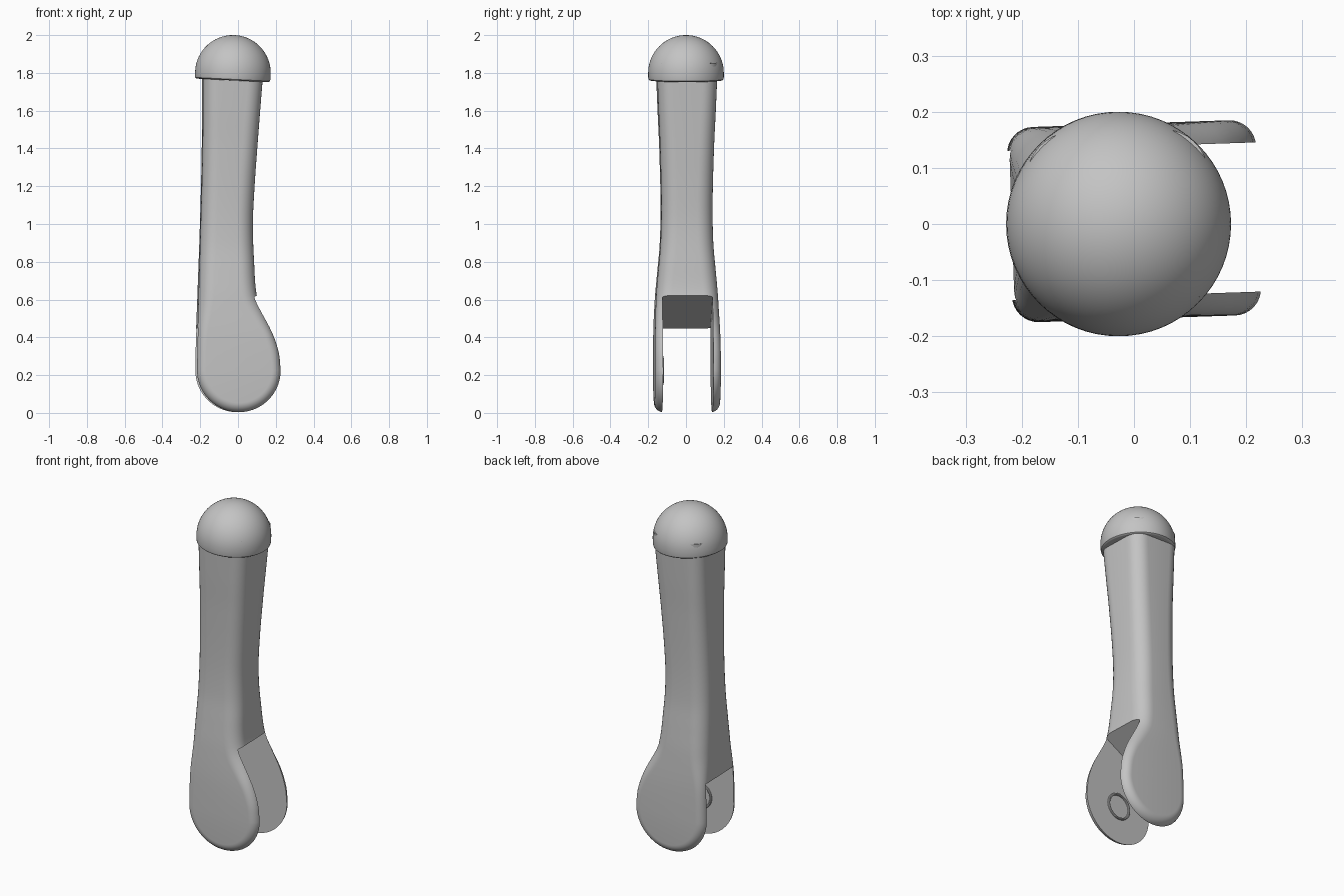
import bpy, bmesh, math

cube = bpy.data.objects.get("Cube")
if cube:
    bpy.data.objects.remove(cube, do_unlink=True)

grey = bpy.data.materials.new("plain_grey")
grey.use_nodes = True
COLOUR = (0.55, 0.55, 0.55, 1)
grey.diffuse_color = COLOUR
for node in grey.node_tree.nodes:
    if node.type == 'BSDF_PRINCIPLED':
        node.inputs["Base Color"].default_value = COLOUR

TWIST = 0.034     # slight turn of the handle about z
PIVOT = 0.225     # height of the fork's round end
RADIUS = 0.222
SLOT = 0.133      # half width of the fork slot


def add_object(name, bm):
    bmesh.ops.remove_doubles(bm, verts=bm.verts, dist=1e-5)
    bmesh.ops.recalc_face_normals(bm, faces=bm.faces)
    mesh = bpy.data.meshes.new(name)
    bm.to_mesh(mesh)
    bm.free()
    mesh.materials.append(grey)
    obj = bpy.data.objects.new(name, mesh)
    bpy.context.collection.objects.link(obj)
    return obj


def activate(obj):
    bpy.ops.object.select_all(action='DESELECT')
    obj.select_set(True)
    bpy.context.view_layer.objects.active = obj


def smooth(obj, angle=35):
    activate(obj)
    bpy.ops.object.shade_smooth_by_angle(angle=math.radians(angle))


def curve(keys, z):
    """Smooth interpolation through (z, value) keys listed from top to bottom."""
    z = min(max(z, keys[-1][0]), keys[0][0])

    def slope(i):
        a, b = keys[max(i - 1, 0)], keys[min(i + 1, len(keys) - 1)]
        return (b[1] - a[1]) / (b[0] - a[0])
    for i in range(len(keys) - 1):
        (z0, v0), (z1, v1) = keys[i], keys[i + 1]
        if z >= z1:
            h = z1 - z0
            t = (z - z0) / h
            return (v0 * (2*t**3 - 3*t**2 + 1) + v1 * (3*t**2 - 2*t**3)
                    + h * slope(i) * (t**3 - 2*t**2 + t) + h * slope(i + 1) * (t**3 - t**2))


def lathe(name, profile, steps):
    """Revolve (radius, height) points about z."""
    bm = bmesh.new()
    verts = [bm.verts.new((r, 0, z)) for r, z in profile]
    edges = [bm.edges.new(pair) for pair in zip(verts, verts[1:])]
    bmesh.ops.spin(bm, geom=verts + edges, cent=(0, 0, 0), axis=(0, 0, 1),
                   angle=2 * math.pi, steps=steps)
    return add_object(name, bm)


# Handle: paired side outlines, depth and corner radius along the height
right_keys = [(1.85, .135), (1.6, .115), (1.4, .1), (1.2, .086), (1, .077), (.8, .083),
              (.62, .097), (.52, .135), (.42, .18), (.32, .212), (PIVOT, RADIUS)]
left_keys = [(1.85, -.188), (1.4, -.19), (1, -.2), (.6, -.213), (.4, -.219), (PIVOT, -RADIUS)]
depth_keys = [(1.85, .162), (1.6, .152), (1.4, .143), (1.1, .136), (.9, .14), (.75, .153),
              (.6, .166), (.4, .173), (0, .174)]
corner_keys = [(1.85, .08), (.62, .08), (.4, .05), (0, .05)]

levels = [1.85 + (PIVOT - 1.85) * i / 56 for i in range(56)]
arc = [math.pi / 2 * i / 24 for i in range(25)]
sides = []
for keys, sign in ((right_keys, 1), (left_keys, -1)):
    side = [(curve(keys, z), z) for z in levels]
    side += [(sign * RADIUS * math.cos(a), PIVOT - RADIUS * math.sin(a)) for a in arc]
    side[-1] = (0, PIVOT - RADIUS)
    sides.append(side)
outline = sides[0] + sides[1][-2::-1]
last = len(outline) - 1


def inset_point(i, distance):
    """Outline point moved inward along its normal."""
    a, b = outline[max(i - 1, 0)], outline[min(i + 1, last)]
    dx, dz = b[0] - a[0], b[1] - a[1]
    length = math.hypot(dx, dz)
    x, z = outline[i]
    return x + dz / length * distance, z - dx / length * distance


bm = bmesh.new()
rings = []
CORNER = 8
for i in range(len(sides[0])):
    z = outline[i][1]
    depth, radius = curve(depth_keys, z), curve(corner_keys, z)
    ring = []
    # Four rounded corners, going once round the section
    for index, sign, order in ((i, -1, -1), (i, 1, 1), (last - i, 1, -1), (last - i, -1, 1)):
        for k in range(CORNER + 1)[::order]:
            a = math.pi / 2 * k / CORNER
            x, zz = inset_point(index, radius * (1 - math.cos(a)))
            ring.append(bm.verts.new((x, sign * (depth - radius * (1 - math.sin(a))), zz)))
    rings.append(ring)
for upper, lower in zip(rings, rings[1:]):
    for k in range(len(upper)):
        j = (k + 1) % len(upper)
        bm.faces.new((upper[k], upper[j], lower[j], lower[k]))
bm.faces.new(rings[0])
handle = add_object("forked_handle", bm)

# Fork slot with a sloping roof
bm = bmesh.new()
loops = [[bm.verts.new((x, y, z)) for x, z in ((-.4, -.1), (.4, -.1), (.4, .79), (-.4, .347))]
         for y in (-SLOT, SLOT)]
for loop in loops:
    bm.faces.new(loop)
for k in range(4):
    j = (k + 1) % 4
    bm.faces.new((loops[0][k], loops[0][j], loops[1][j], loops[1][k]))
cutter = add_object("slot_cutter", bm)
cutter.hide_render = True

for obj in (handle, cutter):
    obj.rotation_euler.z = TWIST
    obj.location.y = 0.005
bpy.context.view_layer.update()
cut = handle.modifiers.new("slot", 'BOOLEAN')
cut.operation = 'DIFFERENCE'
cut.solver = 'EXACT'
cut.object = cutter
activate(handle)
bpy.ops.object.modifier_apply(modifier=cut.name)
bpy.data.objects.remove(cutter, do_unlink=True)
smooth(handle)

# Thin raised ring inside the front fork plate
ring = lathe("pivot_ring", [(.066, -.01), (.066, .006), (.069, .009), (.075, .009),
                            (.078, .006), (.078, -.01), (.066, -.01)], 48)
ring.rotation_euler = (-math.pi / 2, 0, TWIST)
ring.location = (0, 0.005 - SLOT, PIVOT)
smooth(ring)

# Domed cap with a softly rounded rim, tilted a little
dome = [(0.2 * math.sin(a), 0.2 * math.cos(a)) for a in (math.pi / 2 * i / 24 for i in range(25))]
dome += [(.2, -.025), (.198, -.034), (.192, -.039), (.184, -.04), (0, -.04)]
cap = lathe("domed_cap", dome, 64)
cap.rotation_euler.y = 0.05
cap.location = (-.027, 0, 1.8)
smooth(cap)
